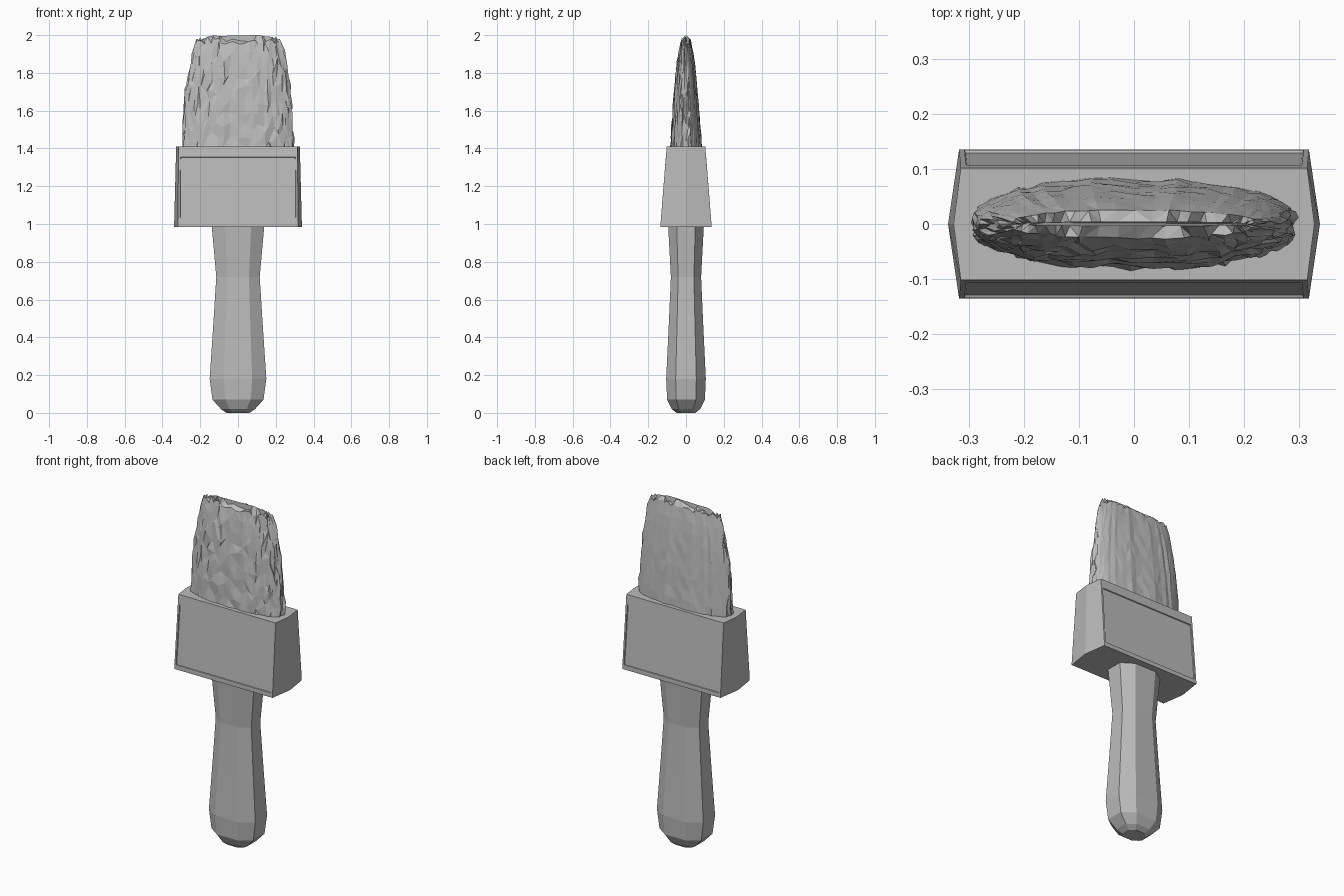
import bpy, bmesh, random
from math import cos, sin, pi, copysign

random.seed(7)
cube = bpy.data.objects.get("Cube")
if cube:
    bpy.data.objects.remove(cube, do_unlink=True)

grey = bpy.data.materials.new("plain grey")
grey.use_nodes = True
colour = (0.5, 0.5, 0.5, 1)
grey.diffuse_color = colour
grey.node_tree.nodes["Principled BSDF"].inputs["Base Color"].default_value = colour


def loft(bm, rings):
    """Skin closed rings of equal length and cap both ends."""
    loops = [[bm.verts.new(p) for p in ring] for ring in rings]
    for low, high in zip(loops, loops[1:]):
        n = len(low)
        for i in range(n):
            j = (i + 1) % n
            bm.faces.new((low[i], low[j], high[j], high[i]))
    bm.faces.new(loops[0][::-1])
    bm.faces.new(loops[-1])
    return loops


def finish(bm, name):
    bmesh.ops.recalc_face_normals(bm, faces=bm.faces)
    mesh = bpy.data.meshes.new(name)
    bm.to_mesh(mesh)
    bm.free()
    obj = bpy.data.objects.new(name, mesh)
    bpy.context.collection.objects.link(obj)
    mesh.materials.append(grey)
    return obj


# Handle: eight-sided grip, waisted below the ferrule and rounded at the butt
def octagon(z, x, y):
    a, b = x * 0.5, y * 0.52
    half = [(x, -b), (x, b), (a, y), (-a, y)]
    return [(px, py, z) for px, py in half + [(-px, -py) for px, py in half]]


bm = bmesh.new()
loft(bm, [octagon(*s) for s in (
    (0, 0.06, 0.05), (0.02, 0.09, 0.075), (0.07, 0.135, 0.1), (0.18, 0.15, 0.105),
    (0.45, 0.132, 0.092), (0.72, 0.115, 0.08), (1.0, 0.14, 0.095))])
finish(bm, "handle")


# Ferrule: tapering six-sided block with pointed ends and a rim
def hexagon(z, x, y, tip):
    return [(tip, 0, z), (x, y, z), (-x, y, z), (-tip, 0, z), (-x, -y, z), (x, -y, z)]


bm = bmesh.new()
loft(bm, [hexagon(*s) for s in (
    (0.985, 0.318, 0.135, 0.338), (1.0, 0.318, 0.135, 0.338),
    (1.385, 0.315, 0.104, 0.328), (1.41, 0.315, 0.102, 0.328))])
# Recessed panels on the two broad sides
bm.faces.ensure_lookup_table()
panels = [f for f in bm.faces if abs(f.normal.z) < 0.5
          and f.calc_area() > 0.2 and all(v.co.z > 0.99 for v in f.verts)]
bmesh.ops.recalc_face_normals(bm, faces=bm.faces)
panels = [f for f in bm.faces if abs(f.normal.y) > 0.9 and f.calc_area() > 0.2]
bmesh.ops.inset_individual(bm, faces=panels, thickness=0.014, depth=0)
for face in panels:
    for v in face.verts:
        if v.co.z > 1.2:
            v.co.z -= 0.02
            v.co.y += copysign(0.002, v.co.y)
bmesh.ops.inset_individual(bm, faces=panels, thickness=0.003, depth=-0.005)
finish(bm, "ferrule")

# Bristles: flattened tuft with jagged facets, thinning to a ragged ridge
COLUMNS, ROWS = 60, 9
groove = [random.uniform(-1, 1) for _ in range(COLUMNS)]
rings = []
for r in range(ROWS + 1):
    t = r / ROWS
    half_x = 0.293 - 0.02 * t - 0.05 * t ** 3
    half_y = 0.083 - 0.04 * t - 0.018 * t ** 5
    ring = []
    for c in range(COLUMNS):
        angle = 2 * pi * c / COLUMNS
        back = sin(angle) > 0.25
        rough = 0.3 if back else 1.0
        swell = 1 + groove[c] * 0.05 + random.uniform(-0.09, 0.09) * rough
        x = copysign(abs(cos(angle)) ** 0.85, cos(angle)) * half_x
        y = copysign(abs(sin(angle)) ** 0.85, sin(angle)) * half_y * swell
        x += random.uniform(-0.008, 0.008) * rough + copysign(groove[c], x) * 0.004
        z = 1.395 + 0.57 * t
        if r:
            z += random.uniform(-0.025, 0.025) * (rough if r < ROWS else 0.6)
        ring.append((x, y, z))
    rings.append(ring)
# Ragged crest closing the top along the centre line
rings.append([(x * 0.93, y * 0.15, 1.978 + random.uniform(-0.022, 0.022) - 0.2 * x * x)
              for x, y, z in rings[-1]])
bm = bmesh.new()
loft(bm, rings)
bmesh.ops.recalc_face_normals(bm, faces=bm.faces)
bmesh.ops.triangulate(bm, faces=bm.faces, quad_method='SHORT_EDGE')
top = max(v.co.z for v in bm.verts)
for v in bm.verts:
    if v.co.z > 1.9:
        v.co.z += (2.0 - top) * (v.co.z - 1.9) / (top - 1.9)
finish(bm, "bristles")
